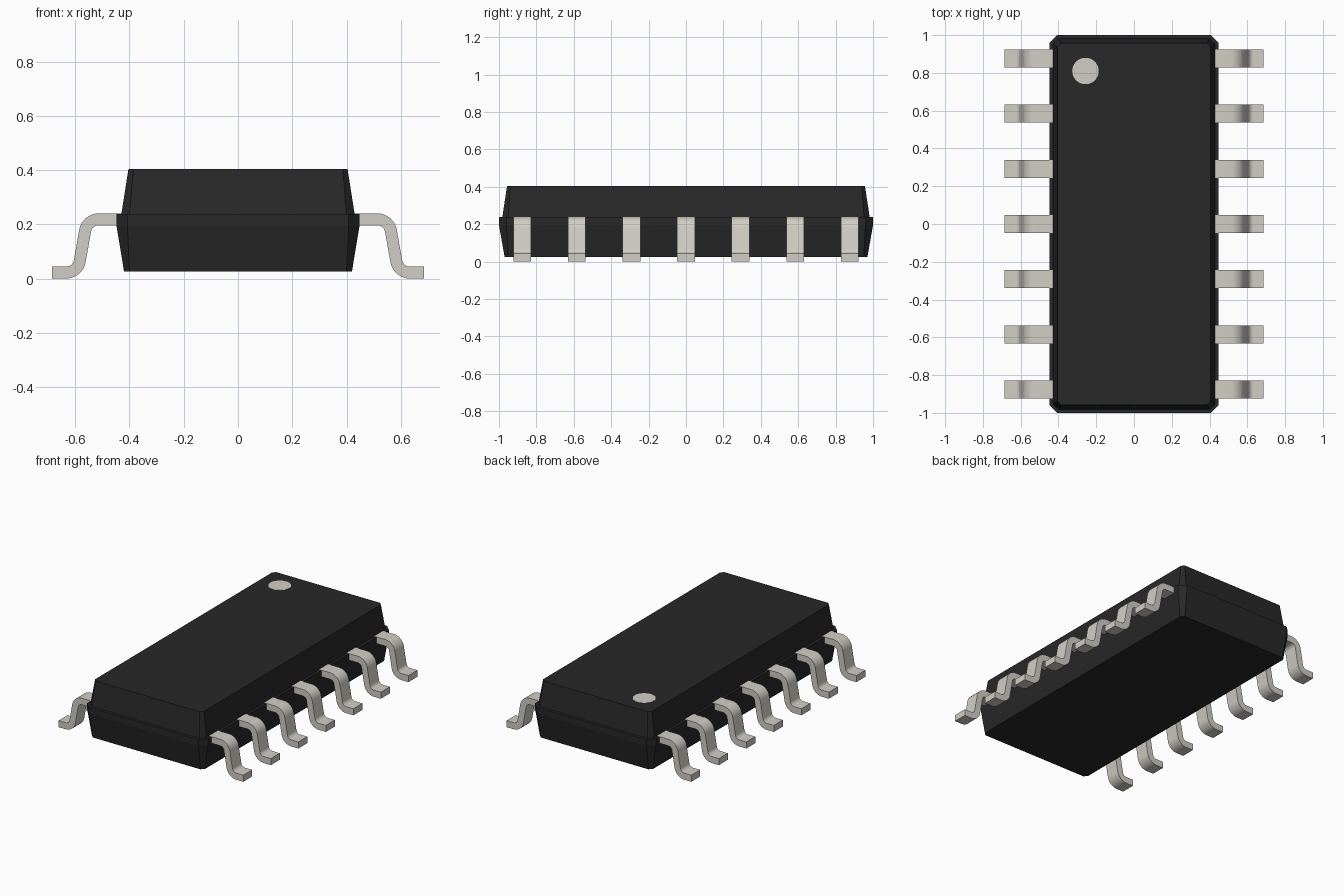
import bpy, bmesh, math
from mathutils import Vector

cube = bpy.data.objects.get("Cube")
if cube:
    bpy.data.objects.remove(cube, do_unlink=True)


def material(name, rgb):
    m = bpy.data.materials.new(name)
    m.use_nodes = True
    m.diffuse_color = (*rgb, 1)
    m.node_tree.nodes["Principled BSDF"].inputs["Base Color"].default_value = (*rgb, 1)
    return m


BLACK = material("black plastic", (0.021, 0.021, 0.021))
METAL = material("pale grey metal", (0.64, 0.615, 0.555))


def loft(name, rings, mat):
    """Skin a list of closed rings and cap both ends."""
    bm = bmesh.new()
    loops = [[bm.verts.new(p) for p in ring] for ring in rings]
    for a, b in zip(loops, loops[1:]):
        for i in range(len(a)):
            j = (i + 1) % len(a)
            bm.faces.new((a[i], a[j], b[j], b[i]))
    bm.faces.new(loops[0])
    bm.faces.new(loops[-1])
    bmesh.ops.recalc_face_normals(bm, faces=bm.faces)
    mesh = bpy.data.meshes.new(name)
    bm.to_mesh(mesh)
    bm.free()
    mesh.materials.append(mat)
    obj = bpy.data.objects.new(name, mesh)
    bpy.context.collection.objects.link(obj)
    return obj


def chamfered(hx, hy, c, z):
    """Rectangle ring with cut corners."""
    quarter = [(hx, hy - c), (hx - c, hy)]
    pts = quarter + [(-x, y) for x, y in reversed(quarter)]
    return [(x, y, z) for x, y in pts + [(-x, -y) for x, y in pts]]


# Body: tapered lower half, straight band, small ledge, tapered upper half
loft("body", [
    chamfered(0.42, 0.97, 0.02, 0.025),
    chamfered(0.448, 1.0, 0.04, 0.195),
    chamfered(0.448, 1.0, 0.04, 0.238),
    chamfered(0.43, 0.982, 0.03, 0.238),
    chamfered(0.404, 0.957, 0.018, 0.403),
], BLACK)


def rounded_path(points, radius, steps=8):
    """Polyline in x-z with its inner corners rounded to arcs."""
    pts = [Vector(p) for p in points]
    out = [pts[0]]
    for a, p, b in zip(pts, pts[1:], pts[2:]):
        u, v = (a - p).normalized(), (b - p).normalized()
        half = u.angle(v) / 2
        centre = p + (u + v).normalized() * (radius / math.sin(half))
        start = p + u * (radius / math.tan(half)) - centre
        end = p + v * (radius / math.tan(half)) - centre
        out += [centre + start.lerp(end, i / steps).normalized() * radius
                for i in range(steps + 1)]
    return out + [pts[-1]]


# Gull-wing pin: a rectangular section swept along the rounded path
path = rounded_path([(0.415, 0.218), (0.556, 0.218), (0.591, 0.022), (0.686, 0.022)], 0.05)
WIDTH, THICK, PITCH = 0.095, 0.044, 0.292


def pin_rings(side, y):
    rings = []
    for i, p in enumerate(path):
        a = (p - path[i - 1]).normalized() if i else Vector((1, 0))
        b = (path[i + 1] - p).normalized() if i < len(path) - 1 else a
        t = (a + b).normalized()
        n = Vector((-t.y, t.x)) * THICK / 2
        top, low = p + n, p - n
        rings.append([(side * q.x, y + s * WIDTH / 2, q.y)
                      for q, s in ((top, -1), (top, 1), (low, 1), (low, -1))])
    return rings


bpy.ops.object.select_all(action="DESELECT")
for side, label in ((1, "left"), (-1, "right")):
    for k in range(7):
        pin = loft(f"{label}_pin_{k + 1}", pin_rings(side, (k - 3) * PITCH), METAL)
        pin.select_set(True)
        bpy.context.view_layer.objects.active = pin
bpy.ops.object.shade_smooth_by_angle(angle=math.radians(35))

# Round marker on the top face
bpy.ops.mesh.primitive_cylinder_add(vertices=48, radius=0.07, depth=0.003,
                                    location=(-0.257, 0.81, 0.403))
dot = bpy.context.object
dot.name = "corner_marker"
dot.data.materials.append(METAL)
